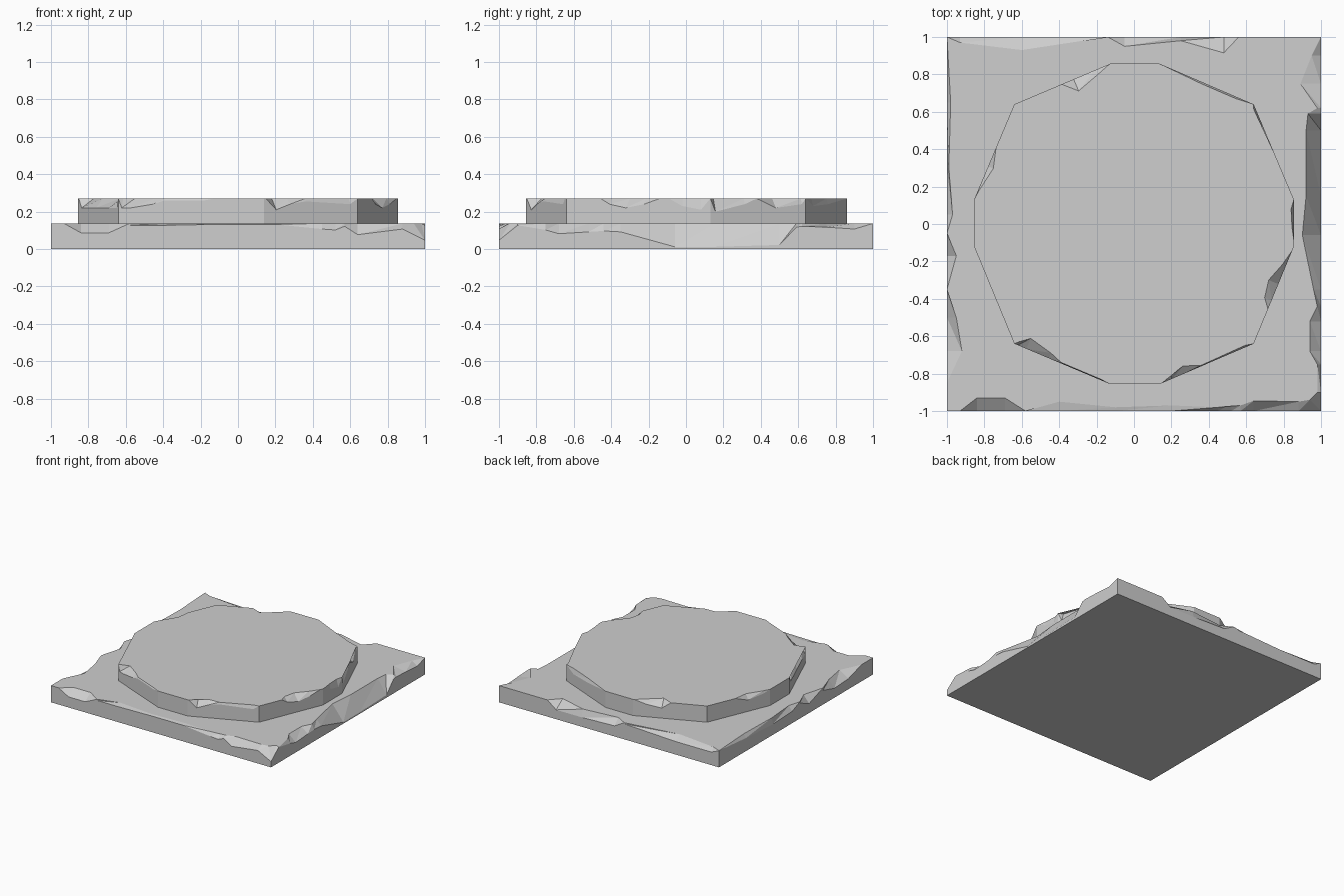
import bpy, bmesh
from mathutils import Vector

cube = bpy.data.objects.get("Cube")
if cube:
    bpy.data.objects.remove(cube, do_unlink=True)

stone = bpy.data.materials.new("light grey stone")
GREY = (0.62, 0.62, 0.62, 1)
stone.diffuse_color = GREY
stone.use_nodes = True
stone.node_tree.nodes["Principled BSDF"].inputs["Base Color"].default_value = GREY


def chipped_slab(name, corners, chips, z0, z1):
    """Prism whose top rim is broken by chips: per edge (distance along, inset, drop)."""
    corners = [Vector((x, y, 0)) for x, y in corners]
    n = len(corners)
    normals = []
    for i in range(n):
        d = (corners[(i + 1) % n] - corners[i]).normalized()
        normals.append(Vector((-d.y, d.x, 0)))
    stations = []  # (point on outline, inward offset, drop)
    for i, a in enumerate(corners):
        d = (corners[(i + 1) % n] - a).normalized()
        row = chips.get(i, [])
        if not row or row[0][0] > 0:
            row = [(0, 0, 0)] + row
        for s, inset, drop in row:
            inward = normals[i] + normals[i - 1] if s == 0 else normals[i]
            stations.append((a + d * s, inward * inset, drop))

    bm = bmesh.new()
    base, rim, top = [], [], []
    for p, off, drop in stations:
        base.append(bm.verts.new((p.x, p.y, z0)))
        rim.append(bm.verts.new((p.x, p.y, z1 - drop)))
        q = p + off
        whole = off.length < 1e-6 and drop == 0
        top.append(rim[-1] if whole else bm.verts.new((q.x, q.y, z1)))
    bm.faces.new(base[::-1])
    bm.faces.new(top)
    m = len(stations)
    for i in range(m):
        j = (i + 1) % m
        bm.faces.new((base[i], base[j], rim[j], rim[i]))
        # broken facets between the rim and the top
        if top[j] is not rim[j]:
            bm.faces.new((rim[i], rim[j], top[j]))
        if top[i] is not rim[i]:
            bm.faces.new((rim[i], top[j], top[i]))
    bmesh.ops.triangulate(bm, faces=[f for f in bm.faces if len(f.verts) > 4])
    bmesh.ops.recalc_face_normals(bm, faces=bm.faces)
    mesh = bpy.data.meshes.new(name)
    bm.to_mesh(mesh)
    bm.free()
    mesh.materials.append(stone)
    ob = bpy.data.objects.new(name, mesh)
    bpy.context.collection.objects.link(ob)
    return ob


# Square base slab: edges run front, right, back, left
slab_chips = {
    0: [(.07, 0, 0), (.16, .07, .05), (.31, .07, .05), (.42, 0, .01), (.6, .05, .01),
        (.9, .02, .005), (1.2, .03, .005), (1.45, .02, .03), (1.52, .04, .035),
        (1.57, .03, .015), (1.64, .055, .06), (1.88, .05, .03)],
    1: [(0, .06, .09), (.1, .02, .01), (.25, .02, .035), (.32, .06, .055), (.48, .06, .045),
        (.56, .02, .04), (.65, .04, .045), (.94, .1, .125), (1.15, .08, .125),
        (1.5, .08, .115), (1.59, .07, .02), (1.62, .02, .015), (1.75, .11, .02),
        (1.9, .05, .03)],
    2: [(.44, 0, 0), (.52, .085, .06), (.75, .02, .06), (1.05, .05, .05), (1.14, 0, .01),
        (1.6, .07, .03), (1.93, .03, .03)],
    3: [(.35, .02, .03), (.7, .01, .05), (.95, .03, .04), (1.05, 0, .01), (1.17, .05, .06),
        (1.35, 0, .02), (1.5, .05, .06), (1.68, .08, .05), (1.85, 0, 0)],
}
chipped_slab("base_slab", [(-1, -1), (1, -1), (1, 1), (-1, 1)], slab_chips, 0, .137)

# Twelve-sided upper step, edges counter-clockwise from the front
step_corners = [(-.13, -.855), (.14, -.855), (.64, -.64), (.855, -.12), (.855, .13),
                (.64, .64), (.13, .86), (-.12, .86), (-.64, .64), (-.855, .13),
                (-.855, -.12), (-.64, -.64)]
step_chips = {
    1: [(.01, 0, 0), (.07, .06, .06), (.15, .04, .03), (.24, .005, .015), (.5, .01, .03)],
    2: [(.2, 0, 0), (.25, .04, .03), (.345, .056, .05), (.45, .02, .03), (.54, 0, 0)],
    3: [(.03, 0, 0), (.1, .01, .04), (.2, .015, .06)],
    4: [(.03, .03, .07), (.2, .015, .03), (.27, 0, 0), (.38, .05, .05), (.53, .01, .03)],
    5: [(.1, .01, .04), (.3, .01, .03)],
    7: [(.01, 0, 0), (.1, .03, .03), (.22, .068, .05), (.29, 0, 0)],
    8: [(.25, 0, 0), (.36, .03, .04), (.5, .005, .02)],
    10: [(.01, 0, 0), (.05, .07, .05), (.25, .04, .05), (.43, .06, .05), (.54, .03, .05)],
    11: [(.02, .02, .05), (.07, .06, .05), (.2, .03, .03), (.27, .005, .01), (.5, .005, .01)],
}
chipped_slab("upper_step", step_corners, step_chips, .137, .27)
